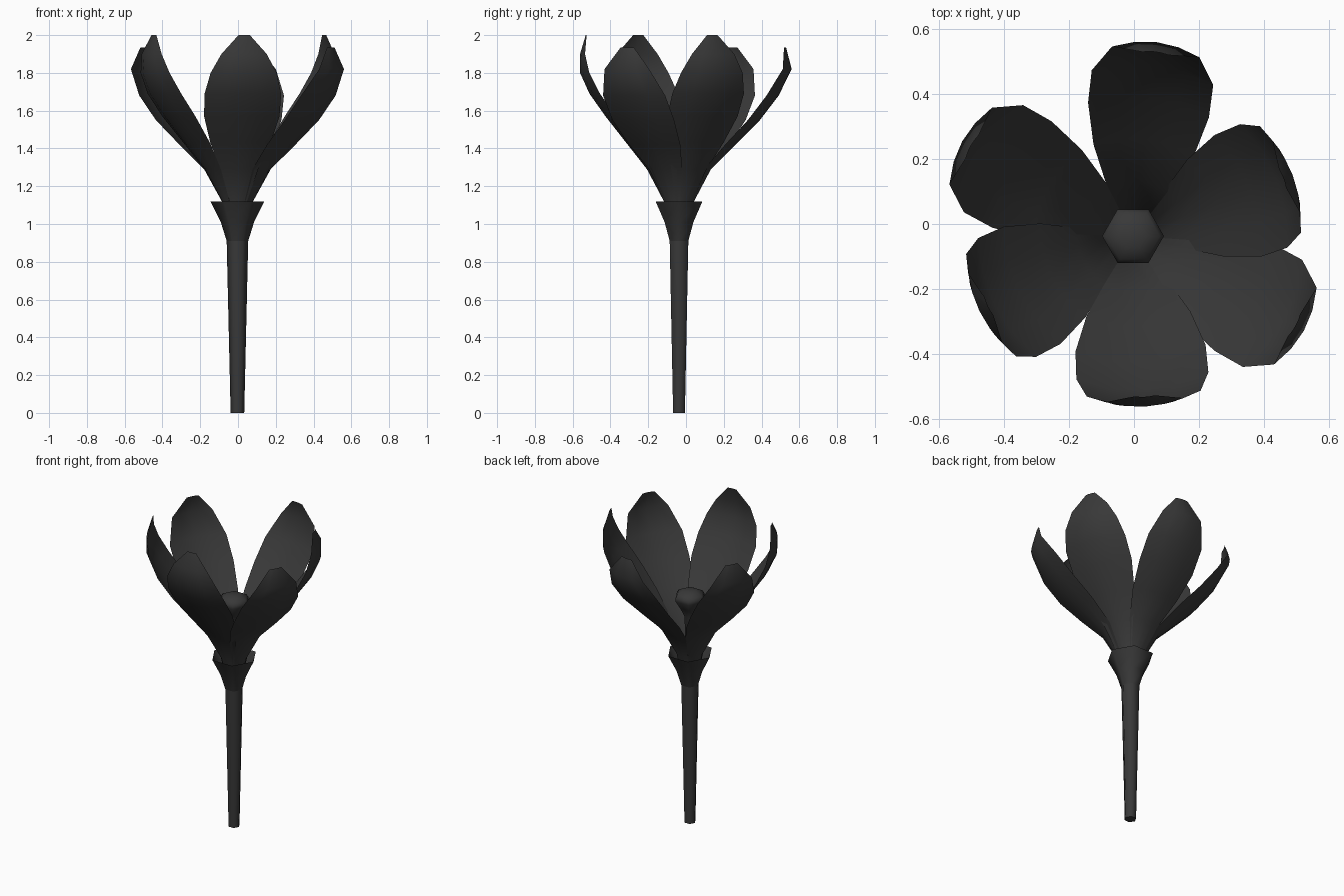
import bpy, bmesh, math
from mathutils import Vector, Matrix

cube = bpy.data.objects.get("Cube")
if cube:
    bpy.data.objects.remove(cube)

AXIS = Vector((-0.003, -0.037, 0))

charcoal = bpy.data.materials.new("charcoal")
charcoal.use_nodes = True
COLOUR = (0.04, 0.04, 0.04, 1)
charcoal.diffuse_color = COLOUR
charcoal.node_tree.nodes["Principled BSDF"].inputs["Base Color"].default_value = COLOUR


def finish(name, bm, angle):
    mesh = bpy.data.meshes.new(name)
    bm.to_mesh(mesh)
    bm.free()
    mesh.materials.append(charcoal)
    obj = bpy.data.objects.new(name, mesh)
    obj.location = AXIS
    bpy.context.collection.objects.link(obj)
    bpy.ops.object.select_all(action="DESELECT")
    obj.select_set(True)
    bpy.context.view_layer.objects.active = obj
    bpy.ops.object.shade_smooth_by_angle(angle=math.radians(angle))


def bridge(bm, rows, closed):
    for a, b in zip(rows, rows[1:]):
        n = len(a)
        for i in range(n if closed else n - 1):
            j = (i + 1) % n
            bm.faces.new((a[i], a[j], b[j], b[i]))


def lathe(name, profile, cap_bottom=False, cap_top=False, sides=6):
    """Six-sided turned part from (radius, height) points."""
    bm = bmesh.new()
    rows = [[bm.verts.new((r * math.cos(k * math.tau / sides),
                           r * math.sin(k * math.tau / sides), z))
             for k in range(sides)] for r, z in profile]
    bridge(bm, rows, True)
    if cap_bottom:
        bm.faces.new(rows[0][::-1])
    if cap_top:
        bm.faces.new(rows[-1])
    finish(name, bm, 62)


def petal(name, heading, rows, lean):
    """Cupped sheet: rows hold radius, height, half width, cup depth."""
    bm = bmesh.new()
    turn = Matrix.Rotation(math.radians(heading), 3, "Z")
    grid = []
    for k, (r, z, w, cup) in enumerate(rows):
        shift = lean * k / (len(rows) - 1)
        grid.append([bm.verts.new(turn @ Vector((r - cup * t * t, w * t + shift, z)))
                     for t in (-1, -0.5, 0, 0.5, 1)])
    bridge(bm, grid, False)
    finish(name, bm, 60)


# Stem flaring into an open cup
lathe("stem", [(0.036, 0), (0.057, 0.91)], cap_bottom=True)
lathe("calyx", [(0.057, 0.91), (0.088, 1.01), (0.143, 1.12)])

# Pistil with a domed head
lathe("pistil", [(0.03, 0.95), (0.035, 1.36), (0.065, 1.42), (0.095, 1.47),
                 (0.095, 1.49), (0.082, 1.51), (0.04, 1.53)], cap_top=True)

# Petals: shared fused base, then wide outer or tall inner blades
BASE = [(0.045, 0.95, 0.026, 0.006), (0.08, 1.12, 0.046, 0.011), (0.17, 1.29, 0.1, 0.024)]
WIDE = BASE + [(0.3, 1.42, 0.155, 0.035), (0.43, 1.55, 0.187, 0.04), (0.53, 1.68, 0.188, 0.04),
               (0.6, 1.82, 0.135, 0.03), (0.57, 1.935, 0.04, 0.005)]
TALL = BASE + [(0.28, 1.43, 0.16, 0.04), (0.39, 1.57, 0.2, 0.045), (0.475, 1.69, 0.203, 0.045),
               (0.525, 1.8, 0.175, 0.04), (0.525, 1.9, 0.12, 0.02), (0.495, 2.0, 0.03, 0.003)]
for name, heading, rows, lean in (
        ("back_petal", 83, WIDE, 0.0),
        ("back_left_petal", 21, TALL, 0.0),
        ("front_left_petal", -29, WIDE, 0.0),
        ("front_petal", -87, TALL, 0.01),
        ("front_right_petal", 206, TALL, 0.0),
        ("back_right_petal", 151, WIDE, 0.0)):
    petal(name, heading, rows, lean)
